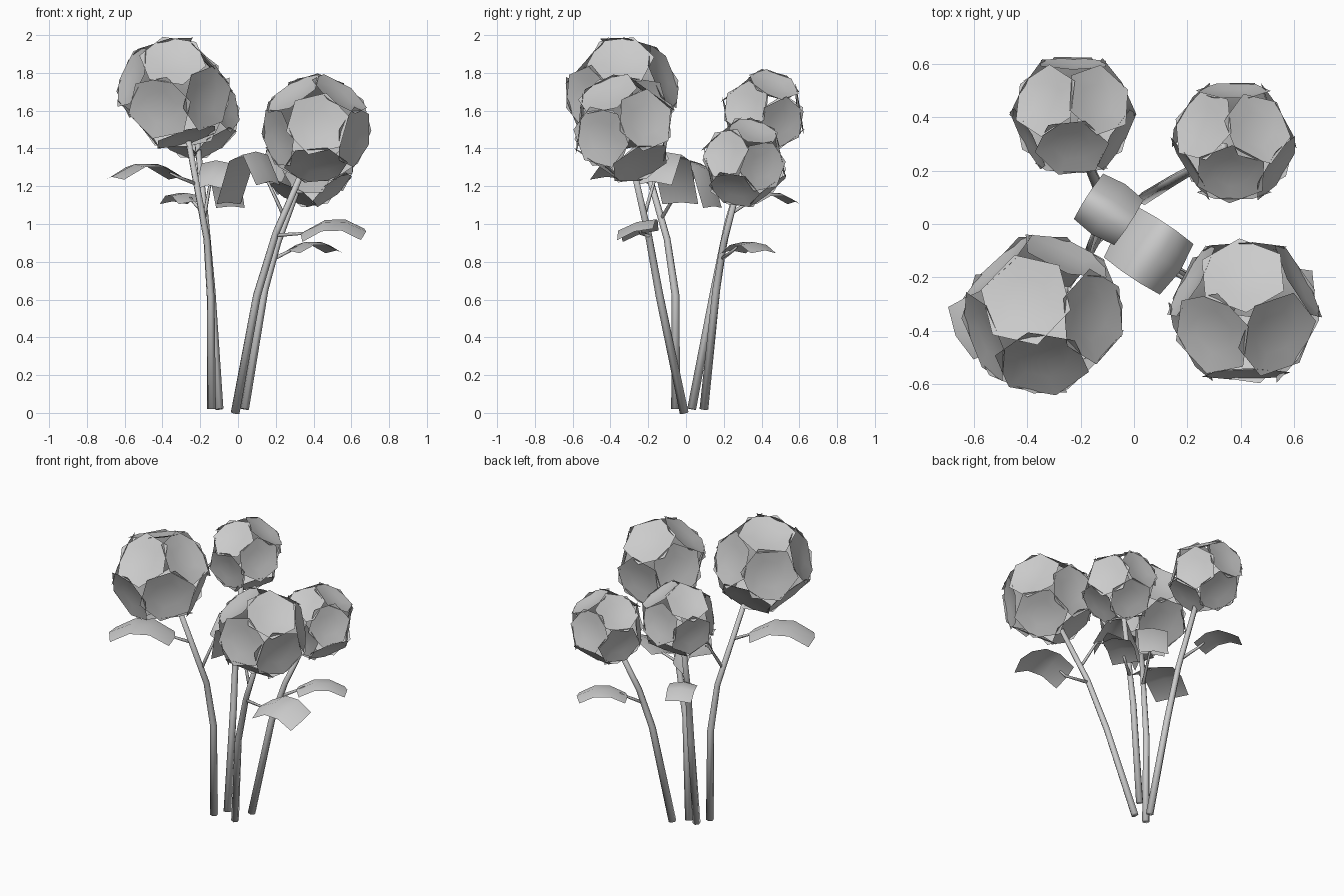
import bpy, bmesh, math, random
from mathutils import Vector

if "Cube" in bpy.data.objects:
    bpy.data.objects.remove(bpy.data.objects["Cube"])

random.seed(4)


def make_object(name, bm):
    me = bpy.data.meshes.new(name)
    bm.to_mesh(me)
    bm.free()
    me.polygons.foreach_set("use_smooth", [True] * len(me.polygons))
    ob = bpy.data.objects.new(name, me)
    bpy.context.collection.objects.link(ob)
    return ob


def tube(bm, pts, radii, sides=6):
    """Tapered tube through a list of points."""
    pts = [Vector(p) for p in pts]
    rings = []
    for i, p in enumerate(pts):
        d = pts[min(i + 1, len(pts) - 1)] - pts[max(i - 1, 0)]
        u = d.cross(Vector((0.3, 1, 0.1))).normalized()
        v = d.normalized().cross(u)
        rings.append([bm.verts.new(p + radii[i] * (u * math.cos(a) + v * math.sin(a)))
                      for a in (2 * math.pi * k / sides for k in range(sides))])
    for a, b in zip(rings, rings[1:]):
        for k in range(sides):
            n = (k + 1) % sides
            bm.faces.new((a[k], a[n], b[n], b[k]))
    bm.faces.new(rings[0][::-1])
    bm.faces.new(rings[-1])


def stem(name, pts):
    bm = bmesh.new()
    n = len(pts) - 1
    tube(bm, pts, [0.024 - 0.008 * i / n for i in range(n + 1)])
    make_object(name, bm)


def head(name, center, r, axis, spin):
    """Ball of twelve shallow cupped six-sided petals, rims outward."""
    bm = bmesh.new()
    rot = Vector((0, 0, 1)).rotation_difference(Vector(axis)).to_matrix()
    for polar, start in ((37.38, 0), (79.19, 60), (100.81, 0), (142.62, 60)):
        for k in range(3):
            az = math.radians(spin + start + 120 * k)
            po = math.radians(polar)
            n = rot @ Vector((math.sin(po) * math.cos(az), math.sin(po) * math.sin(az), math.cos(po)))
            n += Vector([random.uniform(-0.03, 0.03) for _ in range(3)])
            frame = n.normalized().to_track_quat('Z', 'Y').to_matrix()
            twist = random.uniform(0, math.pi / 3)
            rings = [[bm.verts.new(Vector(center) + r * (frame @ Vector((rad * math.cos(a), rad * math.sin(a), h))))
                      for a in (twist + i * math.pi / 3 for i in range(6))]
                     for rad, h in ((0.30, 0.78), (0.60, 0.83))]
            mid = bm.verts.new(Vector(center) + r * (frame @ Vector((0, 0, 0.76))))
            for i in range(6):
                j = (i + 1) % 6
                bm.faces.new((mid, rings[0][i], rings[0][j]))
                bm.faces.new((rings[0][i], rings[1][i], rings[1][j], rings[0][j]))
    make_object(name, bm)


def leaf(name, root, base, tip, width, arch, roll=0.0):
    """Thin stalk plus an arched, nearly rectangular blade; roll tips one edge down."""
    root, base, tip = Vector(root), Vector(base), Vector(tip)
    side = (tip - base).cross(Vector((0, 0, 1))).normalized()
    bm = bmesh.new()
    tube(bm, [root, base, base.lerp(tip, 0.12) + Vector((0, 0, 0.02))], [0.011, 0.008, 0.006], 5)
    make_object(name + "_stalk", bm)
    bm = bmesh.new()
    rows = []
    for t, w in ((0, 0.95), (0.33, 1), (0.67, 1), (1, 0.95)):
        p = base.lerp(tip, t) + Vector((0, 0, arch * 4 * t * (1 - t)))
        along = (tip - base) * (0.06 * (2 * t - 1))
        rows.append([bm.verts.new(p + side * (s * w * width / 2) + along * (1 - abs(s))
                                  + Vector((0, 0, -0.015 * abs(s) - roll * s)))
                     for s in (-1, 0, 1)])
    for a, b in zip(rows, rows[1:]):
        for k in range(2):
            bm.faces.new((a[k], a[k + 1], b[k + 1], b[k]))
    make_object(name + "_blade", bm)


# Stems
stem("stem_front_left", [(-0.14, -0.055, 0.02), (-0.145, -0.055, 0.62), (-0.165, -0.10, 0.92), (-0.27, -0.26, 1.48)])
stem("stem_front_right", [(-0.015, -0.01, 0.0), (0.10, -0.14, 0.62), (0.20, -0.20, 0.95), (0.35, -0.28, 1.3)])
stem("stem_back_left", [(-0.10, 0.03, 0.02), (-0.14, 0.15, 0.65), (-0.17, 0.22, 1.0), (-0.22, 0.36, 1.48)])
stem("stem_back_right", [(0.035, 0.095, 0.02), (0.14, 0.16, 0.65), (0.21, 0.20, 0.9), (0.34, 0.29, 1.25)])

# Flower heads
head("flower_front_left", (-0.34, -0.34, 1.695), 0.302, (0.6, -0.6, 0.5), 75)
head("flower_front_right", (0.415, -0.33, 1.505), 0.285, (0, -0.05, 1), 90)
head("flower_back_left", (-0.23, 0.41, 1.58), 0.235, (0, 0, 1), 30)
head("flower_back_right", (0.375, 0.31, 1.325), 0.235, (-0.1, -0.05, 1), 30)

# Leaves: one outward per stem, plus two arching inward
leaf("leaf_left", (-0.215, -0.18, 1.21), (-0.32, -0.25, 1.25), (-0.65, -0.41, 1.25), 0.23, 0.075)
leaf("leaf_right", (0.21, -0.20, 0.94), (0.35, -0.24, 0.95), (0.66, -0.27, 0.96), 0.20, 0.06, 0.03)
leaf("leaf_back_left", (-0.175, 0.23, 1.05), (-0.24, 0.34, 1.12), (-0.34, 0.57, 1.12), 0.17, 0.05)
leaf("leaf_back_right", (0.20, 0.195, 0.82), (0.28, 0.25, 0.86), (0.51, 0.41, 0.86), 0.17, 0.05)
leaf("leaf_inner_left", (-0.18, -0.13, 1.03), (-0.15, -0.03, 1.20), (-0.04, 0.14, 1.10), 0.19, 0.19)
leaf("leaf_inner_right", (0.24, -0.22, 1.05), (0.16, -0.17, 1.22), (-0.05, -0.03, 1.12), 0.24, 0.22)
